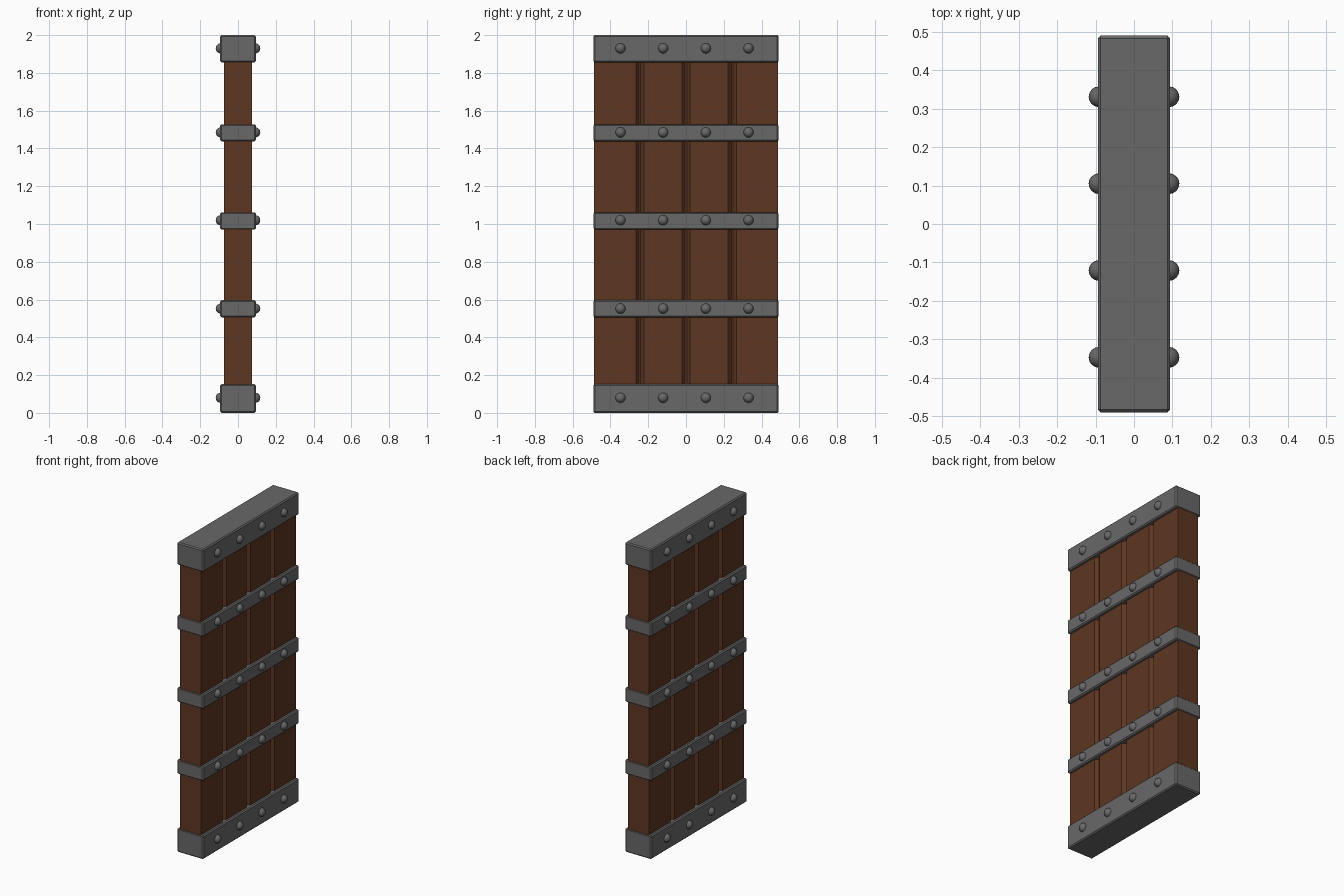
import bpy, bmesh
from mathutils import Matrix

if "Cube" in bpy.data.objects:
    bpy.data.objects.remove(bpy.data.objects["Cube"])


def material(name, rgb):
    m = bpy.data.materials.new(name)
    m.diffuse_color = (*rgb, 1)
    m.use_nodes = True
    m.node_tree.nodes["Principled BSDF"].inputs["Base Color"].default_value = m.diffuse_color
    return m


WOOD = material("dark_wood", (0.11, 0.038, 0.015))
IRON = material("iron", (0.14, 0.14, 0.14))


def add_object(name, bm, mat):
    bmesh.ops.recalc_face_normals(bm, faces=bm.faces)
    mesh = bpy.data.meshes.new(name)
    bm.to_mesh(mesh)
    bm.free()
    mesh.materials.append(mat)
    obj = bpy.data.objects.new(name, mesh)
    bpy.context.collection.objects.link(obj)
    return obj


# Plank panel: grooved outline on both faces, extruded upwards
half_x, half_y = 0.075, 0.486
side = [(half_x, -half_y)]
for y in (-0.244, 0.0, 0.245):
    for dy, depth in ((-0.022, 0), (-0.004, 0.02), (0.004, 0.02), (0.022, 0)):
        side.append((half_x - depth, y + dy))
side.append((half_x, half_y))
outline = side + [(-x, y) for x, y in reversed(side)]

bm = bmesh.new()
base = bm.faces.new([bm.verts.new((x, y, 0.02)) for x, y in outline])
ext = bmesh.ops.extrude_face_region(bm, geom=[base])
top = [v for v in ext["geom"] if isinstance(v, bmesh.types.BMVert)]
bmesh.ops.translate(bm, verts=top, vec=(0, 0, 1.96))
add_object("door_planks", bm, WOOD)

# Iron bands: name, bottom, top, rivet height
bands = [
    ("bottom_band", 0.0, 0.153, 0.08),
    ("lower_band", 0.505, 0.597, 0.552),
    ("middle_band", 0.97, 1.062, 1.02),
    ("upper_band", 1.437, 1.528, 1.485),
    ("top_band", 1.855, 2.0, 1.93),
]
for name, z0, z1, rivet_z in bands:
    bm = bmesh.new()
    bmesh.ops.create_cube(bm, size=1, matrix=Matrix.Translation((0, 0, (z0 + z1) / 2))
                          @ Matrix.Diagonal((0.188, 0.98, z1 - z0, 1)))
    bmesh.ops.bevel(bm, geom=bm.edges[:], offset=0.007, segments=1,
                    profile=0.5, affect='EDGES')
    add_object(name, bm, IRON)

    # Domed rivets on both faces of the band
    bm = bmesh.new()
    for sx in (-1, 1):
        for y in (-0.347, -0.121, 0.105, 0.331):
            bmesh.ops.create_uvsphere(bm, u_segments=16, v_segments=10, radius=0.027,
                                      matrix=Matrix.Translation((sx * 0.091, y, rivet_z)))
    for f in bm.faces:
        f.smooth = True
    add_object(name + "_rivets", bm, IRON)
